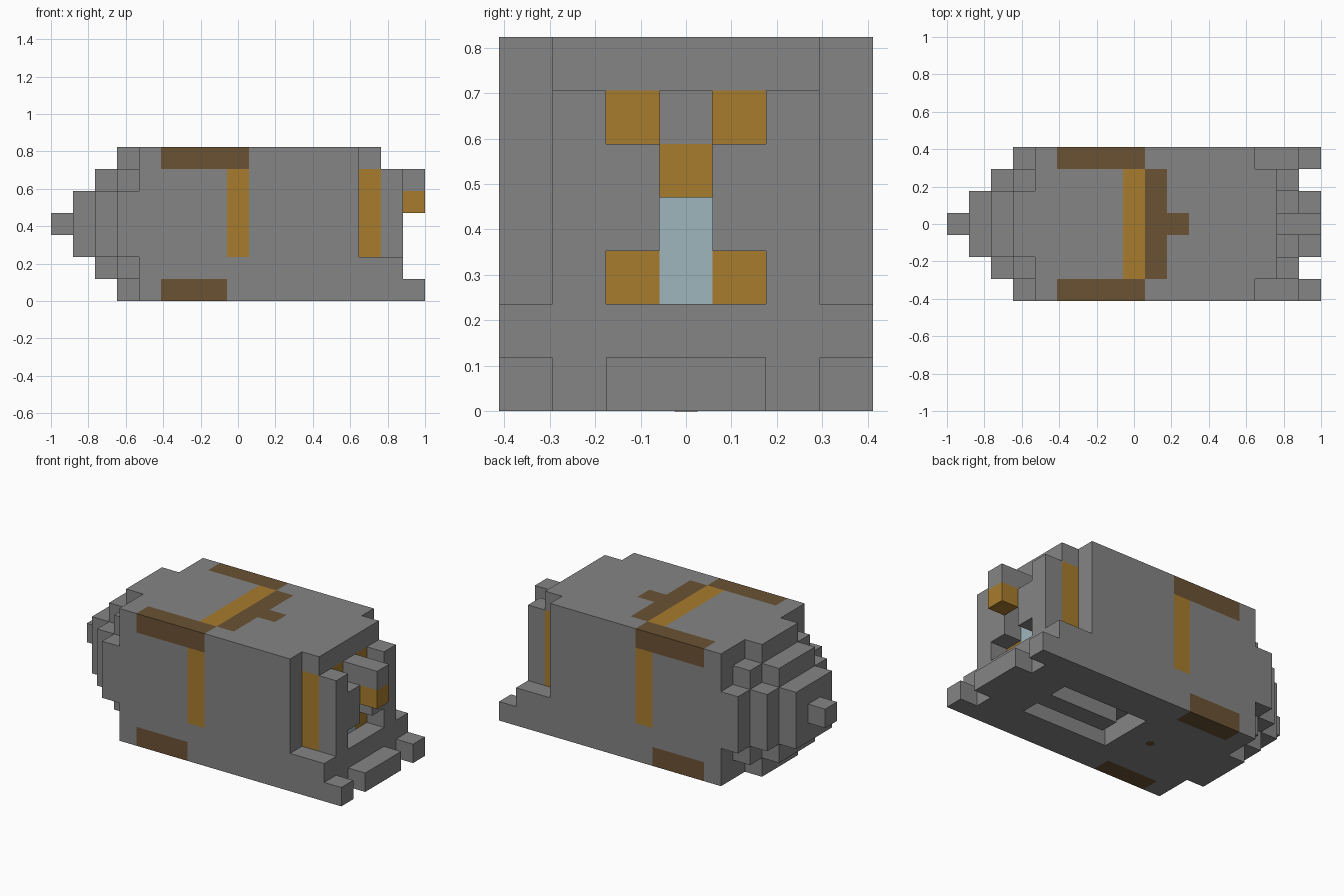
import bpy
import bmesh
from mathutils import Vector

default = bpy.data.objects.get("Cube")
if default:
    bpy.data.objects.remove(default, do_unlink=True)

U = 2 / 17                       # edge of one block
W = 7                            # blocks across and up


def srgb(*rgb):
    return [((c / 255 + 0.055) / 1.055) ** 2.4 for c in rgb] + [1.0]


def material(name, colour):
    mat = bpy.data.materials.new(name)
    mat.use_nodes = True
    mat.diffuse_color = colour
    mat.node_tree.nodes["Principled BSDF"].inputs["Base Color"].default_value = colour
    return mat


GREY, GOLD, BROWN, BLUE = range(4)
MATERIALS = [
    material("stone_grey", srgb(133, 133, 133)),
    material("old_gold", srgb(168, 124, 45)),
    material("dark_brown", srgb(107, 82, 52)),
    material("pale_blue", srgb(157, 182, 190)),
]


def span(x, y, z):
    """Blocks from first to last index, inclusive, along each axis."""
    return {(i, j, k) for i in range(x[0], x[1] + 1)
            for j in range(y[0], y[1] + 1) for k in range(z[0], z[1] + 1)}


def mirrored(cells):
    return cells | {(i, W - 1 - j, k) for i, j, k in cells}


def finish(name, bm):
    mesh = bpy.data.meshes.new(name)
    bm.to_mesh(mesh)
    bm.free()
    for mat in MATERIALS:
        mesh.materials.append(mat)
    obj = bpy.data.objects.new(name, mesh)
    bpy.context.collection.objects.link(obj)
    return obj


def block_part(name, cells, paint=lambda i, j, k: GREY):
    """Closed skin around a set of blocks, coloured block by block."""
    bm = bmesh.new()
    for cell in sorted(cells):
        for axis in range(3):
            for side in (0, 1):
                step = list(cell)
                step[axis] += 2 * side - 1
                if tuple(step) in cells:
                    continue
                a, b = (axis + 1) % 3, (axis + 2) % 3
                verts = []
                for da, db in ((0, 0), (1, 0), (1, 1), (0, 1)):
                    p = Vector(cell)
                    p[axis] += side
                    p[a] += da
                    p[b] += db
                    p = p * U - Vector((1, W * U / 2, 0))
                    verts.append(bm.verts.new(p))
                face = bm.faces.new(verts if side else verts[::-1])
                face.material_index = paint(*cell)
    bmesh.ops.remove_doubles(bm, verts=bm.verts, dist=U / 100)
    return finish(name, bm)


# Main hull, with a U-shaped groove in its underside
groove = mirrored(span((9, 13), (2, 2), (0, 0))) | {(9, 3, 0)}


def hull_paint(i, j, k):
    edge = j in (0, W - 1)
    if edge and (k == 6 and 5 <= i <= 8 or k == 0 and 5 <= i <= 7):
        return BROWN
    if i == 8 and (k == 6 or edge and k >= 2):
        return GOLD
    if k == 6 and not edge and (i == 9 or (i, j) == (10, 3)):
        return BROWN
    return GREY


block_part("hull", span((4, 13), (0, 6), (0, 6)) - groove, hull_paint)

# Stepped nose, tapering to a single block
block_part("nose_collar", span((3, 3), (0, 6), (2, 4)) | span((3, 3), (1, 5), (1, 5))
           | span((3, 3), (2, 4), (0, 6)))
block_part("nose_step", span((2, 2), (1, 5), (2, 4)) | span((2, 2), (2, 4), (1, 5)))
block_part("nose_plate", span((1, 1), (2, 4), (2, 4)))
block_part("nose_tip", {(0, 3, 3)})

# Rear floor with its teeth
block_part("rear_floor", span((14, 15), (0, 6), (0, 1)) | span((16, 16), (2, 4), (0, 0))
           | {(16, 0, 0), (16, 6, 0)})

# Rear roof lip
block_part("rear_roof", span((14, 14), (1, 5), (6, 6)))

# Gold core with a blue window
block_part("rear_core", span((14, 14), (1, 5), (2, 5)),
           lambda i, j, k: BLUE if j == 3 and k < 4 else GOLD)

# Uprights in front of the core
block_part("rear_frame", mirrored(span((15, 15), (1, 1), (2, 5))
                                  | span((15, 15), (2, 2), (3, 4))))

# Overhanging arm with a gold end
block_part("rear_arm", span((15, 16), (3, 3), (5, 5)) | {(16, 3, 4)},
           lambda i, j, k: GOLD if k == 4 else GREY)

# Small painted stud under the hull
bm = bmesh.new()
bmesh.ops.create_cone(bm, cap_ends=True, segments=8, radius1=0.025, radius2=0.025, depth=0.004)
bmesh.ops.translate(bm, verts=bm.verts, vec=(-1 + 7.5 * U, 0, 0.001))
for f in bm.faces:
    f.material_index = BROWN
finish("belly_stud", bm)
